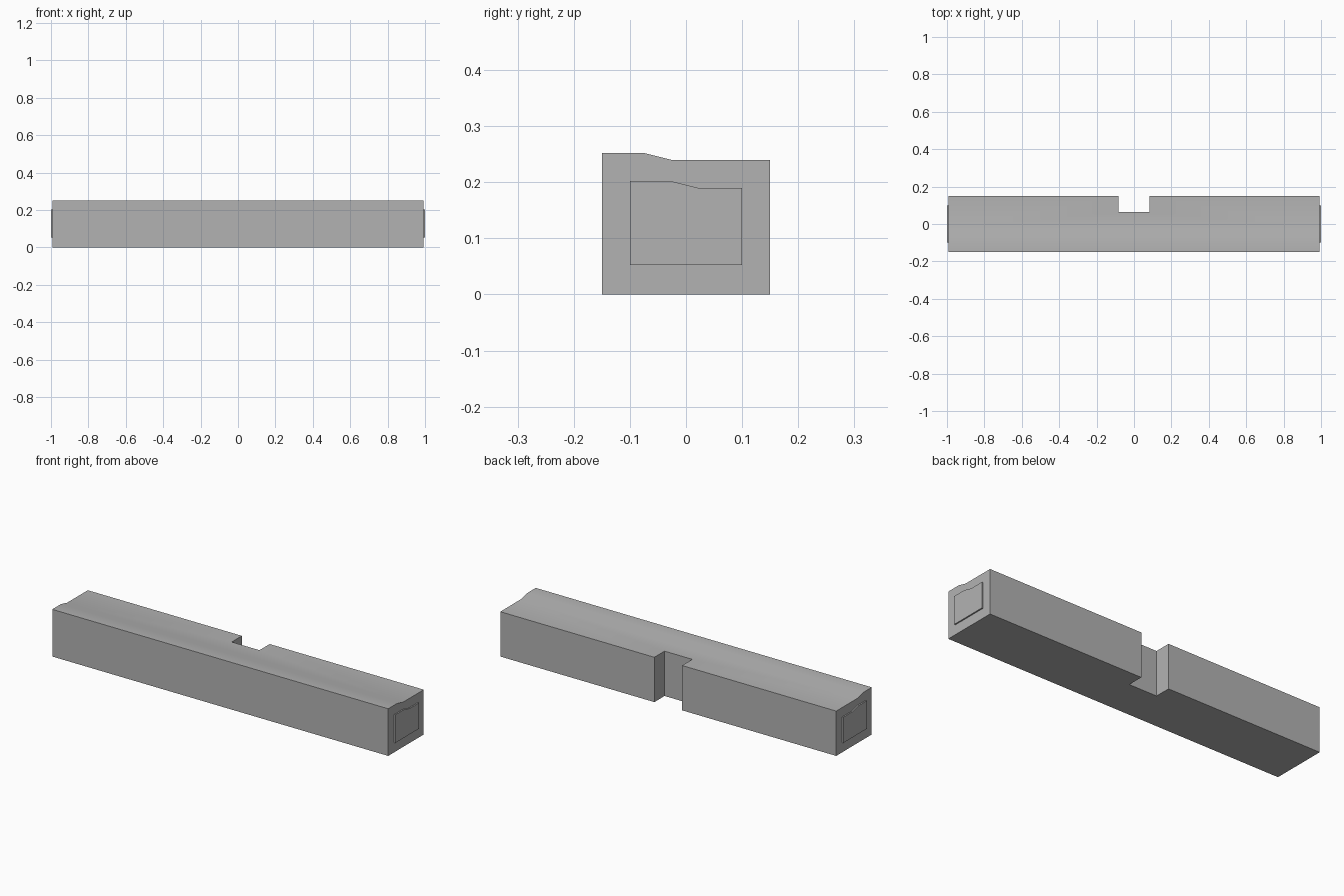
import bpy
import bmesh

cube = bpy.data.objects.get("Cube")
if cube:
    bpy.data.objects.remove(cube, do_unlink=True)

HALF_LENGTH = 0.993

grey = bpy.data.materials.new("plain grey")
grey.use_nodes = True
grey.diffuse_color = (0.45, 0.45, 0.45, 1)
grey.node_tree.nodes["Principled BSDF"].inputs["Base Color"].default_value = grey.diffuse_color


def prism(name, profile, x0, x1):
    """Extrude a (y, z) profile along x."""
    bm = bmesh.new()
    face = bm.faces.new([bm.verts.new((x0, y, z)) for y, z in profile])
    end = bmesh.ops.extrude_face_region(bm, geom=[face])
    verts = [v for v in end["geom"] if isinstance(v, bmesh.types.BMVert)]
    bmesh.ops.translate(bm, vec=(x1 - x0, 0, 0), verts=verts)
    bmesh.ops.recalc_face_normals(bm, faces=bm.faces)
    mesh = bpy.data.meshes.new(name)
    bm.to_mesh(mesh)
    bm.free()
    mesh.materials.append(grey)
    obj = bpy.data.objects.new(name, mesh)
    bpy.context.collection.objects.link(obj)
    return obj


def activate(obj):
    bpy.ops.object.select_all(action='DESELECT')
    obj.select_set(True)
    bpy.context.view_layer.objects.active = obj


def stepped_profile(half_width, bottom, top, slope_y):
    """Box section whose top drops gently from front to back."""
    low = top - 0.0125
    return [(-half_width, bottom), (half_width, bottom), (half_width, low),
            (slope_y + 0.05, low), (slope_y, top), (-half_width, top)]


# Long beam with a notch cut through the middle of its back
beam = prism("beam", stepped_profile(0.15, 0, 0.252, -0.075), -HALF_LENGTH, HALF_LENGTH)
cutter = prism("notch_cutter", [(0.064, -0.1), (0.3, -0.1), (0.3, 0.4), (0.064, 0.4)], -0.082, 0.082)
notch = beam.modifiers.new("notch", 'BOOLEAN')
notch.operation = 'DIFFERENCE'
notch.solver = 'EXACT'
notch.object = cutter
activate(beam)
bpy.ops.object.modifier_apply(modifier=notch.name)
bpy.data.objects.remove(cutter, do_unlink=True)

# Thin raised plates on both ends
plate_profile = stepped_profile(0.1, 0.052, 0.202, -0.027)
plates = [prism(side + "_end_plate", plate_profile, *sorted((sign * HALF_LENGTH, sign)))
          for side, sign in (("left", 1), ("right", -1))]

for obj in [beam] + plates:
    activate(obj)
    bpy.ops.object.shade_smooth_by_angle()
